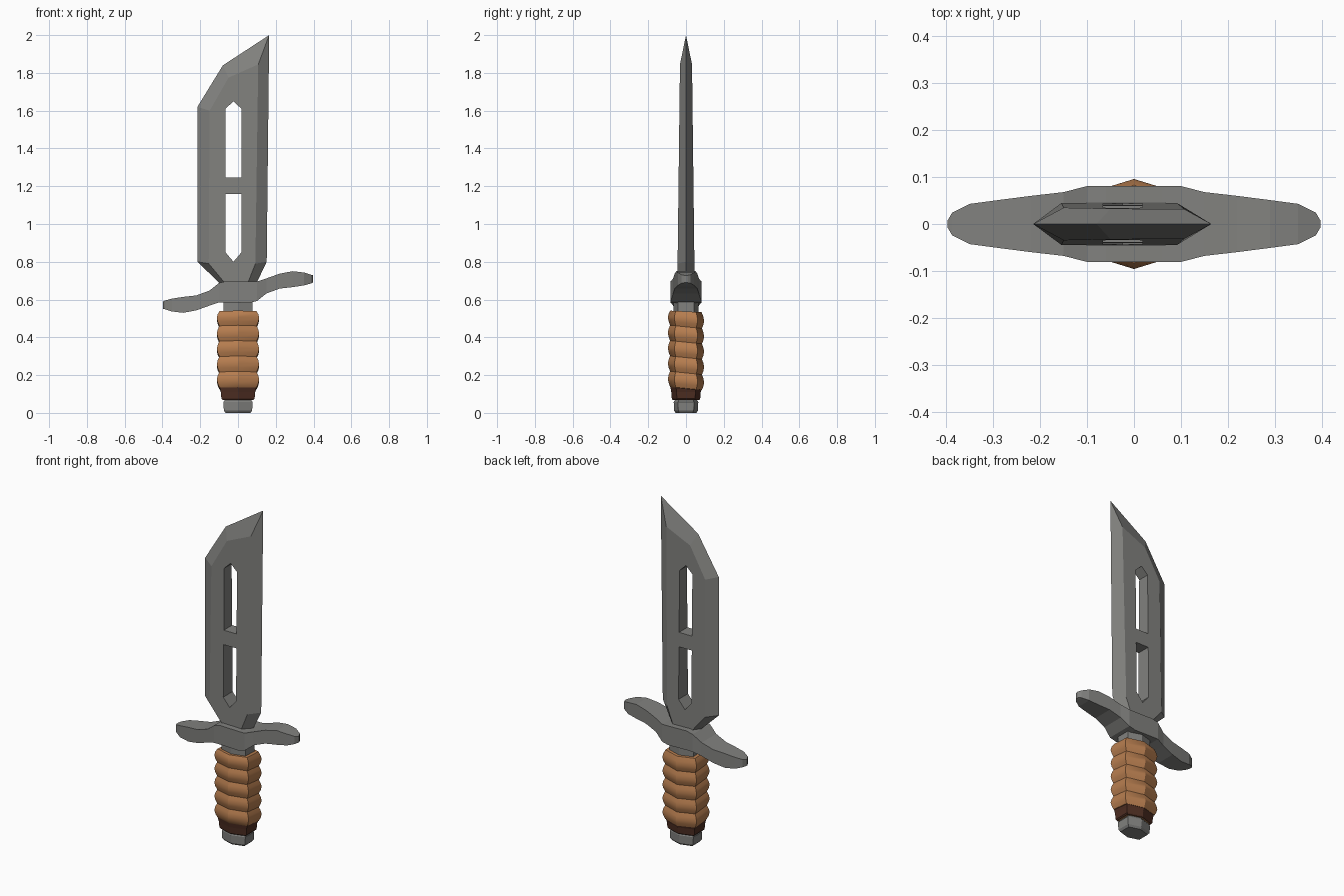
import bpy, bmesh, math

if "Cube" in bpy.data.objects:
    bpy.data.objects.remove(bpy.data.objects["Cube"], do_unlink=True)


def material(name, rgb):
    m = bpy.data.materials.new(name)
    m.use_nodes = True
    m.diffuse_color = (*rgb, 1)
    bsdf = m.node_tree.nodes["Principled BSDF"]
    bsdf.inputs["Base Color"].default_value = (*rgb, 1)
    bsdf.inputs["Roughness"].default_value = 0.7
    return m


STEEL = material("grey steel", (0.22, 0.22, 0.21))
LEATHER = material("tan leather", (0.48, 0.21, 0.08))
BAND = material("dark brown leather", (0.075, 0.027, 0.016))


def finish(name, bm, mat):
    bmesh.ops.recalc_face_normals(bm, faces=bm.faces)
    mesh = bpy.data.meshes.new(name)
    bm.to_mesh(mesh)
    bm.free()
    mesh.materials.append(mat)
    obj = bpy.data.objects.new(name, mesh)
    bpy.context.collection.objects.link(obj)
    return obj


def loft(name, rings, mat, caps=True):
    """Skin a list of equal-length point rings."""
    bm = bmesh.new()
    loops = [[bm.verts.new(p) for p in ring] for ring in rings]
    n = len(loops[0])
    for a, b in zip(loops, loops[1:]):
        for i in range(n):
            j = (i + 1) % n
            bm.faces.new((a[i], a[j], b[j], b[i]))
    if caps:
        bm.faces.new(loops[0])
        bm.faces.new(loops[-1])
    return finish(name, bm, mat)


def hexagon(hx, hy, z, slant=0.0):
    """Flattened six-sided ring with its points at front and back."""
    s = 0.64 * hy
    pts = [(0, hy), (-hx, s), (-hx, -s), (0, -hy), (hx, -s), (hx, s)]
    return [(x, y, z - slant * y) for x, y in pts]


def select(obj):
    bpy.ops.object.select_all(action='DESELECT')
    obj.select_set(True)
    bpy.context.view_layer.objects.active = obj


# Blade: sharp outline at y = 0, raised flat faces on both sides
outline = [(-0.08, 0.67), (-0.215, 0.80), (-0.215, 1.62), (-0.08, 1.84),
           (0.165, 2.0), (0.152, 0.80), (0.09, 0.67)]
flat = [(-0.055, 0.67), (-0.155, 0.79), (-0.15, 1.60), (-0.05, 1.775),
        (0.107, 1.845), (0.092, 0.79), (0.045, 0.67)]
bm = bmesh.new()
edge = [bm.verts.new((x, 0, z)) for x, z in outline]
for side in (-1, 1):
    face = [bm.verts.new((x, side * (0.046 - 0.012 * (z - 0.67)), z)) for x, z in flat]
    bm.faces.new(face)
    for i in range(len(edge)):
        j = (i + 1) % len(edge)
        bm.faces.new((edge[i], edge[j], face[j], face[i]))
blade = finish("blade", bm, STEEL)

# Two pointed slots cut through the blade
slots = [[(-0.066, 0.85), (-0.024, 0.80), (0.018, 0.85), (0.018, 1.16), (-0.066, 1.16)],
         [(-0.066, 1.61), (-0.024, 1.65), (0.018, 1.61), (0.018, 1.245), (-0.066, 1.245)]]
for slot in slots:
    cutter = loft("slot_cutter", [[(x, y, z) for x, z in slot] for y in (-0.2, 0.2)], STEEL)
    cutter.hide_render = True
    mod = blade.modifiers.new("slot", 'BOOLEAN')
    mod.operation = 'DIFFERENCE'
    mod.solver = 'EXACT'
    mod.object = cutter
    select(blade)
    bpy.ops.object.modifier_apply(modifier=mod.name)
    bpy.data.objects.remove(cutter, do_unlink=True)

# Guard: one arm sweeps up; the other is the same arm turned half round
MID = 0.64
arm = [(0.06, 0.055, -0.058, 0.081), (0.10, 0.055, -0.048, 0.081),
       (0.15, 0.072, -0.008, 0.068), (0.22, 0.097, 0.018, 0.060),
       (0.29, 0.110, 0.026, 0.051), (0.35, 0.103, 0.035, 0.043),
       (0.388, 0.091, 0.046, 0.024), (0.398, 0.088, 0.050, 0.007)]
sections = [(-x, -low, -top, w) for x, top, low, w in reversed(arm)] + arm
loft("guard", [[(x, -w, MID + low), (x, w, MID + low), (x, w, MID + top), (x, -w, MID + top)]
               for x, top, low, w in sections], STEEL)

# Neck between guard and grip
loft("neck", [hexagon(0.078, 0.066, z) for z in (0.50, 0.60)], STEEL)

# Grip: five stacked, slightly slanted leather bulges
rings = [hexagon(0.078, 0.066, 0.072), hexagon(0.085, 0.072, 0.125)]
TURNS, LOW, HIGH = 5, 0.13, 0.537
pitch = (HIGH - LOW) / TURNS
for t in range(TURNS):
    for f, s in ((0.0, 0.88), (0.25, 0.96), (0.5, 1.0), (0.75, 0.96)):
        rings.append(hexagon(0.112 * s, 0.096 * s, LOW + (t + f) * pitch, 0.1))
rings.append(hexagon(0.097, 0.083, HIGH, 0.05))
grip = loft("grip", rings, LEATHER)
select(grip)
bpy.ops.object.shade_smooth_by_angle(angle=math.radians(32))

# Dark band below the grip
loft("grip_band", [hexagon(0.082, 0.070, 0.068), hexagon(0.088, 0.075, 0.075),
                   hexagon(0.091, 0.078, 0.11), hexagon(0.097, 0.083, 0.134, 0.1)],
     BAND, caps=False)

# Pommel with chamfered ends
loft("pommel", [hexagon(0.066, 0.055, 0), hexagon(0.075, 0.064, 0.012),
                hexagon(0.077, 0.065, 0.058), hexagon(0.064, 0.054, 0.075)], STEEL)
